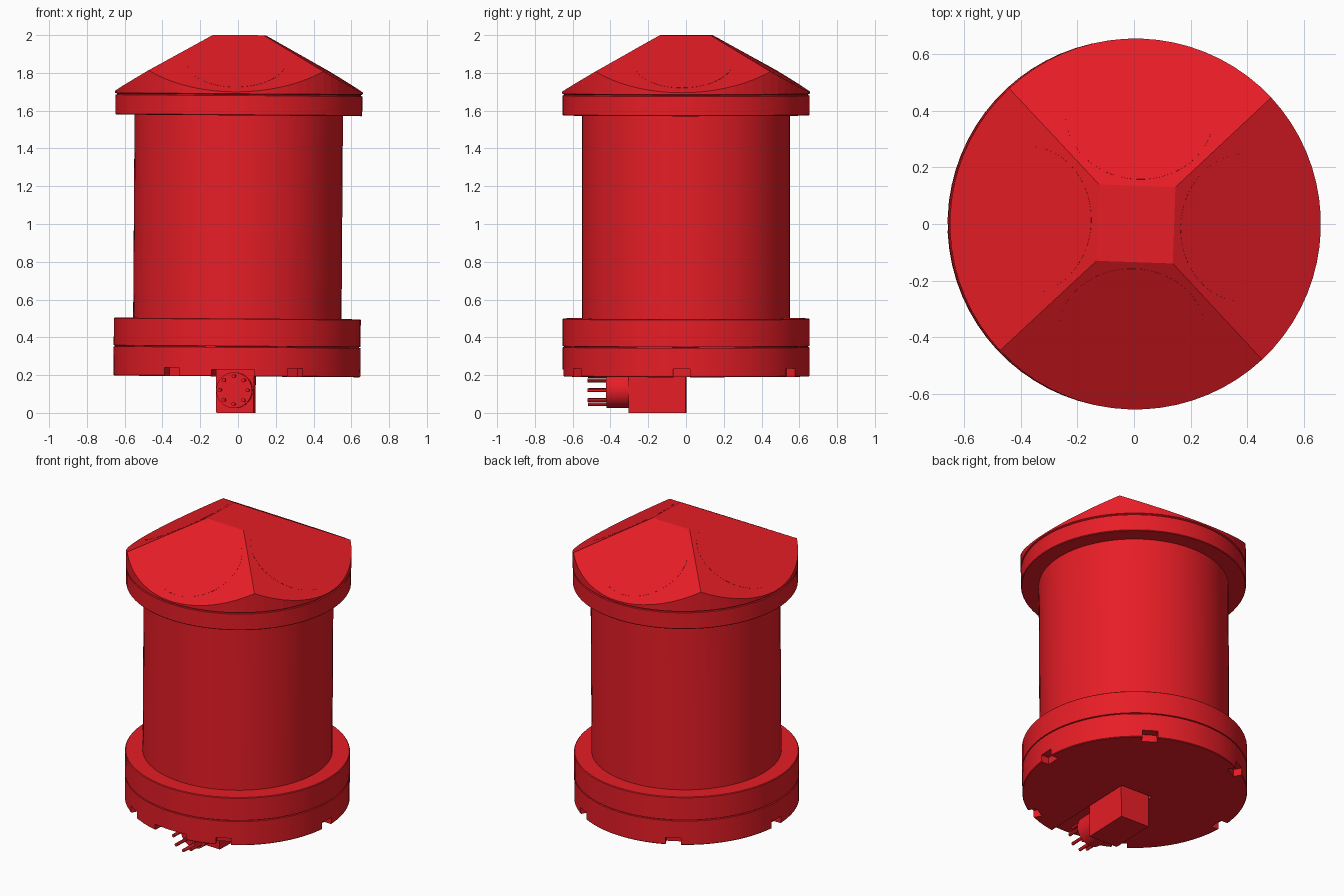
import bpy, bmesh, math
from mathutils import Matrix, Vector

if "Cube" in bpy.data.objects:
    bpy.data.objects.remove(bpy.data.objects["Cube"])

RED = bpy.data.materials.new("red_paint")
RED.diffuse_color = (0.8, 0.0123, 0.0194, 1)
RED.use_nodes = True
RED.node_tree.nodes["Principled BSDF"].inputs["Base Color"].default_value = RED.diffuse_color

# The whole fixture sits slightly turned and leaning
POSE = (Matrix.Translation((-0.007, 0, 0)) @ Matrix.Rotation(0.007, 4, 'Y')
        @ Matrix.Rotation(math.radians(-2), 4, 'Z'))


def finish(name, bm, smooth=True):
    bmesh.ops.recalc_face_normals(bm, faces=bm.faces)
    me = bpy.data.meshes.new(name)
    bm.to_mesh(me)
    bm.free()
    ob = bpy.data.objects.new(name, me)
    bpy.context.collection.objects.link(ob)
    ob.matrix_world = POSE
    me.materials.append(RED)
    if smooth:
        shade(ob)
    return ob


def shade(ob):
    bpy.ops.object.select_all(action='DESELECT')
    bpy.context.view_layer.objects.active = ob
    ob.select_set(True)
    bpy.ops.object.shade_smooth_by_angle(angle=math.radians(30))


def lathe(name, profile, n=72):
    """Revolve (radius, z) points into a closed solid."""
    bm = bmesh.new()
    rings = [[bm.verts.new((r * math.cos(2 * math.pi * i / n),
                            r * math.sin(2 * math.pi * i / n), z))
              for i in range(n)] for r, z in profile]
    for a, b in zip(rings, rings[1:]):
        for i in range(n):
            j = (i + 1) % n
            bm.faces.new((a[i], a[j], b[j], b[i]))
    bm.faces.new(rings[0][::-1])
    bm.faces.new(rings[-1])
    return finish(name, bm)


def add_box(bm, lo, hi, turn=0):
    lo, hi = Vector(lo), Vector(hi)
    bmesh.ops.create_cube(bm, size=1, matrix=Matrix.Rotation(turn, 4, 'Z')
                          @ Matrix.Translation((lo + hi) / 2)
                          @ Matrix.Diagonal((*(hi - lo), 1)))


def add_rod(bm, center, axis, radius, length, n):
    rot = Vector(axis).to_track_quat('Z', 'Y').to_matrix().to_4x4()
    bmesh.ops.create_cone(bm, cap_ends=True, segments=n, radius1=radius,
                          radius2=radius, depth=length,
                          matrix=Matrix.Translation(center) @ rot)


# Base ring with a thin seam, and the main barrel and collar
R, G = 0.654, 0.646
base = lathe("base_ring", [(R - .004, .193), (R, .197), (R, .347), (G, .349), (G, .352),
                           (R, .354), (R, .496), (R - .004, .5)])
lathe("barrel", [(.552, .48), (.552, 1.6)])
lathe("collar", [(R - .004, 1.575), (R, 1.579), (R, 1.68), (G, 1.682), (G, 1.686), (R, 1.69)])

# Rim notches and the connector channel cut out of the base
bm = bmesh.new()
for k in range(6):
    add_box(bm, (.60, -.045, .1), (.75, .045, .238), k * math.pi / 3)
add_box(bm, (-.112, -.75, .1), (.112, .02, .23))
cutter = finish("notch_cutter", bm, False)
cutter.hide_render = True
cutter.hide_viewport = True
cut = base.modifiers.new("notches", 'BOOLEAN')
cut.operation = 'DIFFERENCE'
cut.solver = 'EXACT'
cut.object = cutter

# Roof: a drum trimmed by four sloping planes
FLAT, RISE, RUN = .135, .3, .52
bm = bmesh.new()
bmesh.ops.create_cone(bm, cap_ends=True, segments=72, radius1=R + .002, radius2=R + .002,
                      depth=.31, matrix=Matrix.Translation((0, 0, 1.845)))
slopes = [Vector((RISE * math.cos(a), RISE * math.sin(a), RUN)).normalized()
          for a in (0, math.pi / 2, math.pi, 3 * math.pi / 2)]
apex = Vector((0, 0, 2 + FLAT * RISE / RUN))
for nrm in slopes:
    bmesh.ops.bisect_plane(bm, geom=bm.verts[:] + bm.edges[:] + bm.faces[:],
                           plane_co=apex, plane_no=nrm, clear_outer=True)
    bmesh.ops.holes_fill(bm, edges=[e for e in bm.edges if e.is_boundary])
finish("roof", bm, False)

# Round panels set almost flush in each roof slope
bm = bmesh.new()
for nrm in slopes:
    flat = Vector((nrm.x, nrm.y, 0)).normalized() * .385
    z = apex.z - .385 * RISE / RUN
    add_rod(bm, Vector((flat.x, flat.y, z)) - nrm * .0093, nrm, .262, .02, 64)
finish("roof_panels", bm, False)

# Plug block under the base, its round socket and eight pins
bm = bmesh.new()
add_box(bm, (-.1, -.3, 0), (.1, 0, .23))
finish("plug_block", bm, False)
bm = bmesh.new()
add_rod(bm, (0, -.355, .12), (0, -1, 0), .095, .13, 40)
for k in range(8):
    a = k * math.pi / 4
    add_rod(bm, (.074 * math.cos(a), -.465, .12 + .074 * math.sin(a)),
            (0, -1, 0), .01, .11, 12)
finish("plug_socket", bm)
